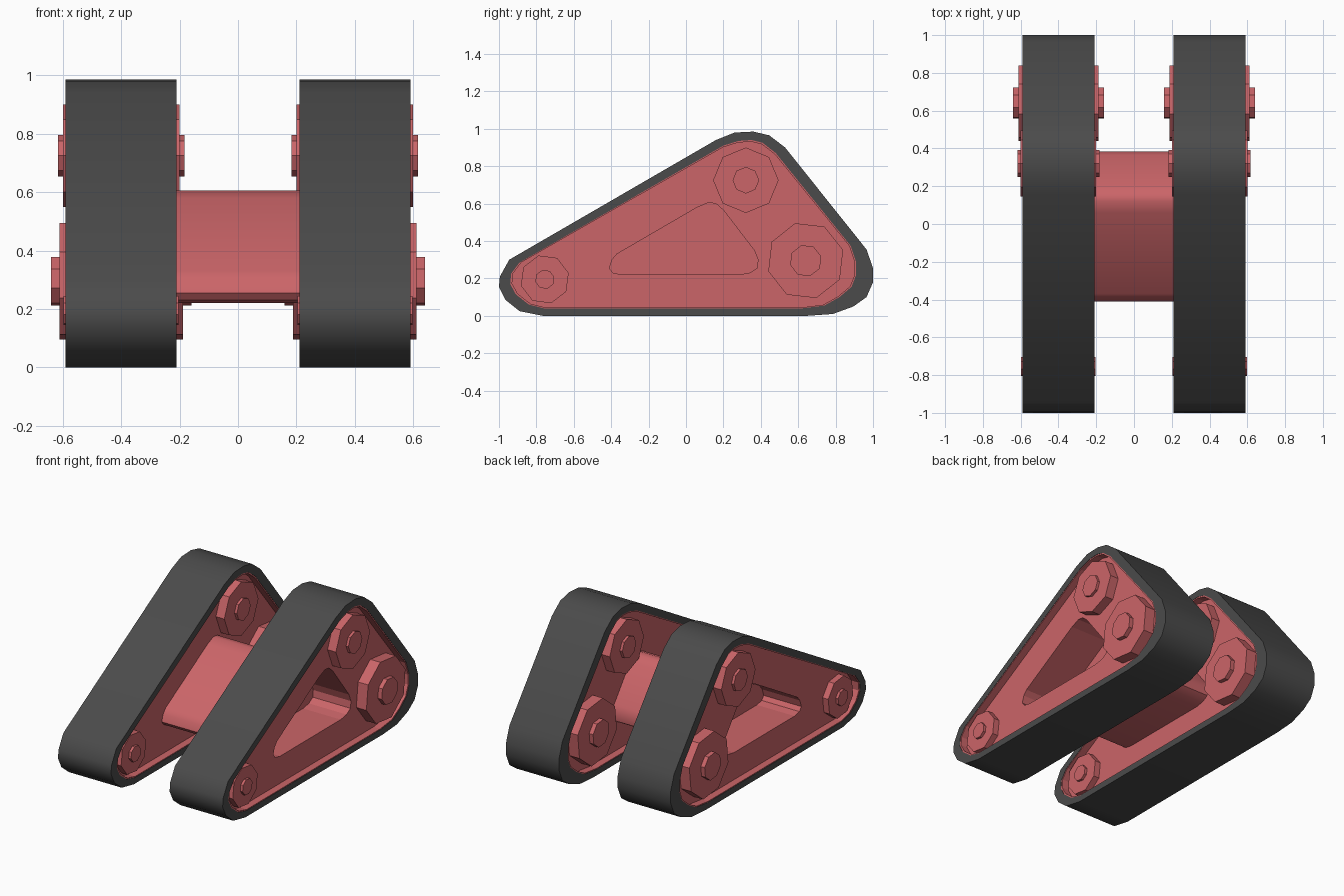
import bpy, bmesh, math

if "Cube" in bpy.data.objects:
    bpy.data.objects.remove(bpy.data.objects["Cube"])

def material(name, color):
    m = bpy.data.materials.new(name)
    m.diffuse_color = color
    m.use_nodes = True
    m.node_tree.nodes["Principled BSDF"].inputs["Base Color"].default_value = m.diffuse_color
    return m

RED = material("red_paint", (0.60, 0.13, 0.14, 1))
RUBBER = material("dark_rubber", (0.07, 0.07, 0.07, 1))

def loft(name, loops, mat, closed=False, smooth=None):
    """Skin equal-length (profile, x) loops; cap the ends, or join last to first."""
    bm = bmesh.new()
    rings = [[bm.verts.new((x, y, z)) for y, z in prof] for prof, x in loops]
    n = len(rings[0])
    pairs = list(zip(rings, rings[1:]))
    if closed:
        pairs.append((rings[-1], rings[0]))
    else:
        bm.faces.new(rings[0])
        bm.faces.new(rings[-1])
    for a, b in pairs:
        for i in range(n):
            j = (i + 1) % n
            bm.faces.new((a[i], a[j], b[j], b[i]))
    bmesh.ops.recalc_face_normals(bm, faces=bm.faces)
    me = bpy.data.meshes.new(name)
    bm.to_mesh(me)
    bm.free()
    me.materials.append(mat)
    ob = bpy.data.objects.new(name, me)
    bpy.context.collection.objects.link(ob)
    if smooth:
        bpy.ops.object.select_all(action='DESELECT')
        ob.select_set(True)
        bpy.context.view_layer.objects.active = ob
        bpy.ops.object.shade_smooth_by_angle(angle=math.radians(smooth))
    return ob

def ngon(cy, cz, r, turn):
    return [(cy + r * math.cos(math.radians(turn + 45 * k)),
             cz + r * math.sin(math.radians(turn + 45 * k))) for k in range(8)]

# side profiles (y, z)
OUTER = [(-.995, .21), (-.945, .30), (.16, .94), (.26, .98), (.36, .985), (.445, .965),
         (.53, .90), (.965, .355), (1, .255), (1, .18), (.965, .10), (.895, .05),
         (.785, .01), (.645, 0), (-.765, 0), (-.89, .025), (-.965, .085), (-1, .155)]
INNER = [(-.935, .225), (-.89, .285), (.20, .91), (.28, .935), (.35, .94), (.41, .925),
         (.48, .87), (.88, .375), (.91, .285), (.91, .22), (.885, .155), (.82, .10),
         (.74, .055), (.62, .04), (-.76, .04), (-.84, .06), (-.91, .115), (-.94, .17)]
LIP = [(.1 + (y - .1) * .99, .35 + (z - .35) * .985) for y, z in INNER]
BAR = [(-.41, .255), (-.395, .30), (-.37, .33), (.06, .58), (.12, .605), (.16, .60),
       (.20, .565), (.365, .35), (.385, .30), (.38, .255), (.34, .23), (.28, .22),
       (-.34, .22), (-.39, .23)]

# wheels: y, z, radius, half width, hub radius, hub half width, rotation
WHEELS = [("top", .32, .725, .175, .20, .071, .217, 90),
          ("rear", .64, .295, .208, .212, .086, .24, 16),
          ("front", -.755, .195, .132, .18, .052, .197, 15)]

for side, s in (("right", 1), ("left", -1)):
    cx = .4 * s
    # rubber belt
    loft(f"{side}_belt", [(OUTER, cx - .19), (OUTER, cx + .19),
                          (INNER, cx + .19), (INNER, cx - .19)], RUBBER, True, 45)
    # recessed frame inside the belt
    frame = loft(f"{side}_frame", [(LIP, cx - .14), (LIP, cx - .188), (INNER, cx - .188),
                                   (INNER, cx + .188), (LIP, cx + .188), (LIP, cx + .14)], RED)
    # triangular pocket in the outer face
    cutter = loft("pocket_cutter", [(BAR, s * .27), (BAR, s * .75)], RED)
    cutter.hide_render = True
    mod = frame.modifiers.new("pocket", 'BOOLEAN')
    mod.operation = 'DIFFERENCE'
    mod.solver = 'EXACT'
    mod.object = cutter
    bpy.context.view_layer.update()
    dg = bpy.context.evaluated_depsgraph_get()
    cut = bpy.data.meshes.new_from_object(frame.evaluated_get(dg))
    frame.modifiers.clear()
    frame.data = cut
    bpy.data.objects.remove(cutter)
    # octagonal wheels and hubs
    for name, y, z, r, w, hr, hw, turn in WHEELS:
        p, h = ngon(y, z, r, turn), ngon(y, z, hr, turn)
        loft(f"{side}_{name}_wheel", [(p, cx - w), (p, cx + w)], RED)
        loft(f"{side}_{name}_hub", [(h, cx - hw), (h, cx + hw)], RED)

# cross bar joining the two tracks
loft("cross_bar", [(BAR, -.264), (BAR, .264)], RED, smooth=40)
